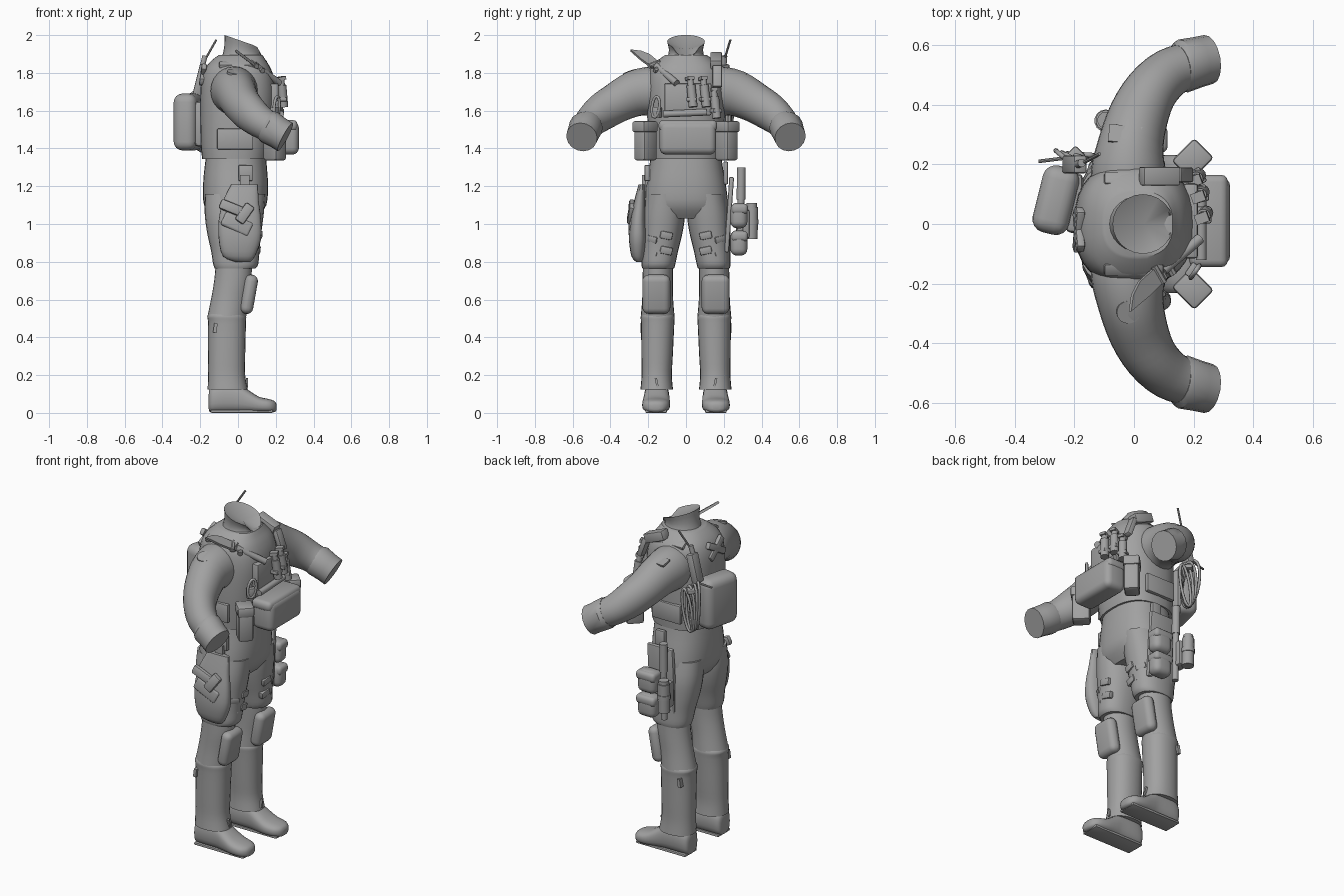
import bpy, bmesh, math
from mathutils import Vector, Matrix, Euler

mat = bpy.data.materials.new("plain grey")
mat.diffuse_color = (0.36, 0.36, 0.36, 1)


def finish(name, bm):
    bmesh.ops.recalc_face_normals(bm, faces=bm.faces[:])
    me = bpy.data.meshes.new(name)
    bm.to_mesh(me)
    bm.free()
    me.materials.append(mat)
    ob = bpy.data.objects.new(name, me)
    bpy.context.collection.objects.link(ob)
    return ob


def spline(pts, sub):
    out = []
    for i in range(len(pts) - 1):
        p = [pts[max(0, min(len(pts) - 1, i + k))] for k in (-1, 0, 1, 2)]
        for s in range(sub):
            t = s / sub
            out.append([0.5 * (2 * b + (c - a) * t + (2 * a - 5 * b + 4 * c - d) * t * t
                        + (3 * b - a - 3 * c + d) * t ** 3) for a, b, c, d in zip(*p)])
    return out + [list(pts[-1])]


def loft(name, pts, e=2.0, n=24, sub=3, axis=None, side=1):
    """Rings (x, y, z, ru, rv) skinned along the path; e squares the section."""
    pts = spline(pts, sub)
    bm = bmesh.new()
    rings = []
    for i, p in enumerate(pts):
        c = Vector(p[:3])
        t = Vector(axis) if axis else (Vector(pts[min(i + 1, len(pts) - 1)][:3])
                                       - Vector(pts[max(i - 1, 0)][:3])).normalized()
        u = t.cross(Vector((0, 0, 1)))
        u = u.normalized() if u.length > 1e-3 else Vector((1, 0, 0))
        v = u.cross(t).normalized() if abs(t.z) < .999 else Vector((0, 1, 0))
        ring = []
        for k in range(n):
            a = 2 * math.pi * k / n
            ca, sa = math.cos(a), math.sin(a)
            q = c + u * p[3] * math.copysign(abs(ca) ** (2 / e), ca) \
                + v * p[4] * math.copysign(abs(sa) ** (2 / e), sa)
            ring.append(bm.verts.new((q.x, q.y * side, q.z)))
        rings.append(ring)
    for a, b in zip(rings, rings[1:]):
        for k in range(n):
            bm.faces.new((a[k], a[(k + 1) % n], b[(k + 1) % n], b[k]))
    bm.faces.new(rings[0])
    bm.faces.new(rings[-1])
    return finish(name, bm)


def box(name, loc, size, rot=(0, 0, 0), bev=0.0, seg=2):
    bm = bmesh.new()
    bmesh.ops.create_cube(bm, size=1)
    bmesh.ops.scale(bm, vec=size, verts=bm.verts[:])
    if bev:
        bmesh.ops.bevel(bm, geom=bm.edges[:], offset=bev, segments=seg, profile=0.5, affect='EDGES')
    m = Matrix.Translation(loc) @ Euler([math.radians(r) for r in rot]).to_matrix().to_4x4()
    bm.transform(m)
    return finish(name, bm)


def blob(name, loc, size, rot=(0, 0, 0)):
    bm = bmesh.new()
    bmesh.ops.create_uvsphere(bm, u_segments=20, v_segments=12, radius=1)
    bm.transform(Matrix.Translation(loc) @ Euler([math.radians(r) for r in rot]).to_matrix().to_4x4()
                 @ Matrix.Diagonal((*size, 1)))
    return finish(name, bm)


def rod(name, a, b, r, r2=None, n=14):
    a, b = Vector(a), Vector(b)
    bm = bmesh.new()
    bmesh.ops.create_cone(bm, cap_ends=True, segments=n, radius1=r, radius2=r if r2 is None else r2,
                          depth=(b - a).length)
    bm.transform(Matrix.Translation((a + b) / 2) @ (b - a).to_track_quat('Z', 'Y').to_matrix().to_4x4())
    return finish(name, bm)


def loop(name, loc, ry, rz, r, rot=(0, 0, 0)):
    cu = bpy.data.curves.new(name, 'CURVE')
    cu.dimensions, cu.bevel_depth, cu.bevel_resolution = '3D', r, 2
    sp = cu.splines.new('POLY')
    sp.points.add(19)
    for k, p in enumerate(sp.points):
        a = math.tau * k / 20
        p.co = (0, ry * math.cos(a), rz * math.sin(a), 1)
    sp.use_cyclic_u = True
    cu.materials.append(mat)
    ob = bpy.data.objects.new(name, cu)
    ob.location, ob.rotation_euler = loc, [math.radians(r) for r in rot]
    bpy.context.collection.objects.link(ob)


Z = (0, 0, 1)
# torso and vest
loft("vest", [(-.015, 0, 1.345, .175, .195), (-.012, 0, 1.42, .185, .2), (-.005, 0, 1.55, .195, .205),
              (0, 0, 1.68, .2, .205), (0, 0, 1.77, .192, .2), (0, 0, 1.83, .17, .185),
              (.005, 0, 1.87, .14, .145), (.015, 0, 1.895, .115, .11)], e=2.5, n=32, axis=Z)
# collar with slanted, notched and sunken top
collar = loft("collar", [(.02, 0, 1.84, .125, .12), (.022, 0, 1.88, .108, .1), (.025, 0, 1.92, .098, .09),
                         (.03, 0, 1.965, .102, .1)], axis=Z, sub=2)
bm = bmesh.new()
bm.from_mesh(collar.data)
for v in bm.verts:
    w = max(0, (v.co.z - 1.88) / .085)
    v.co.z -= w * ((v.co.x - .03) * .35 + max(0, v.co.x - .1) * 1.5)
top = max(bm.faces, key=lambda f: len(f.verts) * 10 + f.calc_center_median().z)
hub = bmesh.ops.poke(bm, faces=[top])['verts'][0]
hub.co.z -= .03
bm.to_mesh(collar.data)
bm.free()
# hips
loft("hips", [(-.01, 0, 1.38, .155, .185), (-.012, 0, 1.3, .165, .195), (-.013, 0, 1.2, .172, .212),
              (-.015, 0, 1.1, .165, .222), (-.018, 0, 1.03, .12, .2)], e=2.4, n=32, axis=Z)

for s, w in ((-1, "right"), (1, "left")):
    # trouser legs, lower legs, boots
    loft(w + "_thigh", [(-.015, .11, 1.16, .16, .1), (-.02, .118, 1.05, .156, .113), (-.02, .127, .95, .143, .108),
                        (-.015, .138, .86, .128, .097), (-.012, .146, .79, .12, .09), (-.015, .147, .765, .108, .084)],
         e=2.3, axis=Z, side=s)
    loft(w + "_knee_sleeve", [(-.022, .148, .79, .096, .08), (-.028, .15, .7, .098, .08),
                              (-.045, .15, .6, .098, .082), (-.06, .15, .505, .103, .09)], axis=Z, side=s)
    loft(w + "_shin", [(-.06, .15, .53, .09, .08), (-.06, .15, .51, .103, .09), (-.058, .15, .47, .1, .088),
                       (-.06, .153, .3, .098, .083), (-.06, .155, .2, .098, .08), (-.055, .155, .125, .106, .086)],
         e=2.2, axis=Z, side=s)
    loft(w + "_boot", [(-.155, .155, .06, .03, .04), (-.145, .155, .07, .055, .068), (-.1, .155, .08, .065, .08),
                       (0, .155, .078, .066, .078), (.05, .156, .062, .07, .062), (.11, .158, .043, .074, .043),
                       (.165, .16, .037, .068, .036), (.195, .16, .033, .045, .028), (.205, .16, .03, .02, .014)],
         e=2.6, axis=(1, 0, 0), side=s)
    box(w + "_boot_sole", (.02, s * .158, .008), (.33, .115, .016), bev=.006)
    box(w + "_knee_pad", (.058, s * .157, .628), (.07, .148, .21), (0, 10, 0), .034, 4)
    box(w + "_boot_tab", (.048, s * .155, .16), (.012, .012, .05), (s * -12, 0, 0))
    box(w + "_shin_tab", (-.12, s * .226, .45), (.018, .03, .05), (0, 8, 0))
    # thigh straps and patches
    for k, z in enumerate((.94, .86)):
        box("%s_thigh_patch_%d" % (w, k), (.112 - .01 * k, s * .105, z), (.03, .065, .04), (s * 12, 6, s * -5), .006)
        box("%s_strap_tab_%d" % (w, k), (.095 - .01 * k, s * .175, z - .02), (.03, .06, .035), (s * 12, 6, s * 32), .006)
    # sleeve and cuff
    loft(w + "_sleeve", [(-.02, .1, 1.7, .11, .12), (-.02, .17, 1.705, .125, .13), (-.01, .27, 1.69, .11, .122),
                         (.018, .37, 1.64, .1, .107), (.06, .45, 1.59, .09, .1), (.12, .507, 1.54, .083, .086),
                         (.19, .535, 1.5, .076, .078)], side=s)
    loft(w + "_cuff", [(.15, .522, 1.522, .08, .085), (.165, .53, 1.513, .09, .09), (.215, .543, 1.482, .085, .085),
                       (.25, .552, 1.46, .083, .085)], sub=1, side=s, axis=(.87, .16, -.47), n=16)
    # arm tab, hip buckle, vest side pocket
    box(w + "_arm_tab", (.065, s * .365, 1.715), (.02, .045, .014), (s * -25, 22, s * -35))
    box(w + "_side_pocket", (-.015, s * .203, 1.45), (.19, .025, .11), bev=.006)
    # angled belly pouch with flap
    box(w + "_front_pouch", (.195, s * .215, 1.435), (.1, .085, .2), (0, 0, s * 45), .016)
    box(w + "_pouch_flap", (.197, s * .217, 1.515), (.108, .093, .06), (0, 0, s * 45), .012)
    # shoulder yoke strap
    box(w + "_vest_strap", (0, s * .15, 1.842), (.2, .05, .03), (s * -30, 0, 0), .01)

# belly pack
box("belly_pack", (.255, .01, 1.455), (.135, .3, .175), bev=.035, seg=4)
box("belly_pack_flap", (.25, .01, 1.52), (.13, .31, .06), bev=.024, seg=3)
# chest panel, tube and magazines
box("chest_panel", (.19, .01, 1.66), (.05, .25, .17), bev=.01)
rod("chest_tube", (.225, -.12, 1.582), (.225, .11, 1.592), .018)
for k, (y, z) in enumerate(((.03, 1.69), (.1, 1.69), (.155, 1.63))):
    x = .232 - .012 * k
    rod("chest_canister_%d" % k, (x + .01, y + .008, z - .07), (x, y - .004, z + .045), .024)
    rod("canister_neck_%d" % k, (x, y - .004, z + .045), (x - .004, y - .008, z + .075), .017)
    box("canister_cap_%d" % k, (x - .004, y - .01, z + .08), (.045, .035, .018), (0, -10, 20))
    box("canister_holder_%d" % k, (x, y, z - .03), (.055, .056, .022), (0, 0, 15 * k), .006)
loop("chest_clip", (.205, -.16, 1.62), .024, .055, .008, (-8, 0, -35))
box("clip_base", (.195, -.155, 1.59), (.03, .05, .06), (0, 0, -35), .006)
# sheathed knife on the shoulder
a, b = Vector((-.03, -.265, 1.93)), Vector((.22, -.05, 1.745))
d = (b - a).normalized()
up = Vector((.45, -.1, .9))
wide = up.cross(d).normalized()
bm = bmesh.new()
prof = [(0, -.035), (.1, -.036), (.19, -.028), (.19, .028), (.09, .026), (.04, .005)]
lo, hi = [[bm.verts.new(a + d * t + wide * w + d.cross(wide) * h) for t, w in prof] for h in (-.007, .007)]
bm.faces.new(lo)
bm.faces.new(hi)
for k in range(6):
    j = (k + 1) % 6
    bm.faces.new((lo[k], lo[j], hi[j], hi[k]))
finish("knife_blade", bm)
rod("knife_handle", a + d * .19, b, .018)
for k, t in enumerate((.17, .22)):
    rod("knife_guard_%d" % k, a + d * t - wide * .034, a + d * t + wide * .034, .014, n=8)
# shoulder radio
box("shoulder_radio", (.085, .16, 1.862), (.13, .062, .055), (0, 22, 0), .006)
box("radio_plate", (.165, .165, 1.78), (.03, .05, .12), (0, -20, 0), .006)
# sleeve badges
rod("round_badge", (-.02, -.29, 1.79), (-.018, -.296, 1.808), .04, n=20)
box("square_badge", (-.03, .3, 1.795), (.11, .06, .012), (-18, 0, -6))
# back pack, its pocket, radio and antenna
box("back_pack", (-.262, .08, 1.54), (.125, .23, .3), (0, 0, -14), .045, 4)
box("pack_base", (-.2, .07, 1.53), (.06, .2, .24), bev=.02)
box("pack_pocket", (-.315, .05, 1.47), (.02, .06, .1), (0, 0, -14), .006)
box("back_strap", (-.185, -.02, 1.79), (.03, .16, .04), (30, 8, 0), .008)
box("back_strap_cross", (-.185, -.02, 1.79), (.028, .16, .04), (-35, 8, 0), .008)
box("back_radio", (-.2, .2, 1.76), (.045, .06, .17), (0, 14, 0), .008)
rod("radio_knob", (-.19, .2, 1.83), (-.175, .205, 1.89), .014)
rod("antenna", (-.18, .2, 1.86), (-.115, .235, 1.975), .006, n=8)
rod("pack_cord", (-.32, .21, 1.675), (-.2, .225, 1.69), .006, n=8)
# rope coil
for k in range(4):
    loop("rope_loop_%d" % k, (-.225 + .018 * k, .215 + .006 * k, 1.545 - .012 * k), .045 - .005 * k,
         .15 - .008 * k, .008, (6 * k - 8, 0, 50 + 12 * k))
box("rope_tie", (-.2, .225, 1.63), (.06, .05, .025), (0, 0, 45), .008)

# right leg holster bag
box("holster_loop", (.04, -.205, 1.27), (.075, .03, .085), bev=.006)
box("holster_strap", (.035, -.222, 1.2), (.05, .02, .12))
loft("holster_bag", [(.025, -.25, .8, .04, .015), (.005, -.255, .83, .085, .034), (.01, -.256, .92, .112, .046),
                     (.01, -.254, 1.02, .112, .04), (.015, -.245, 1.12, .095, .03), (.035, -.235, 1.21, .07, .016)],
     e=2.6, axis=Z)
box("holster_flap", (-.005, -.285, 1.0), (.16, .035, .08), (-6, 25, 0), .014, 3)
box("pistol_grip", (-.035, -.287, 1.085), (.13, .032, .055), (-8, 22, 0), .012)
box("pistol_slide", (.035, -.29, 1.055), (.055, .034, .11), (-8, 35, 0), .01)

# left leg kit: panel, pouches, canister, baton
box("leg_panel", (0, .228, 1.05), (.17, .025, .4), (-4, 0, 0), .008)
box("leg_hanger", (.02, .21, 1.27), (.06, .025, .12), bev=.006)
for k, z in enumerate((.9, 1.045)):
    box("leg_pouch_%d" % k, (.05, .28, z), (.12, .09, .135), (0, 0, 0), .035, 4)
    box("leg_pouch_flap_%d" % k, (.05, .284, z + .035), (.126, .088, .055), bev=.02, seg=3)
rod("baton", (-.055, .285, .84), (-.055, .292, 1.16), .018)
rod("baton_grip", (-.055, .291, 1.13), (-.055, .293, 1.3), .023)
rod("leg_canister", (-.095, .345, .92), (-.095, .348, 1.09), .034)
rod("canister_lid", (-.095, .348, 1.09), (-.095, .348, 1.11), .028)
box("canister_mount", (-.075, .3, 1.0), (.06, .07, .15), bev=.008)
rod("canister_band", (-.095, .346, 1.0), (-.095, .346, 1.025), .038)

# smooth shading with sharp edges kept
for ob in bpy.context.scene.objects:
    ob.select_set(ob.type == 'MESH')
    if ob.type == 'MESH':
        bpy.context.view_layer.objects.active = ob
bpy.ops.object.shade_smooth_by_angle(angle=math.radians(35))
